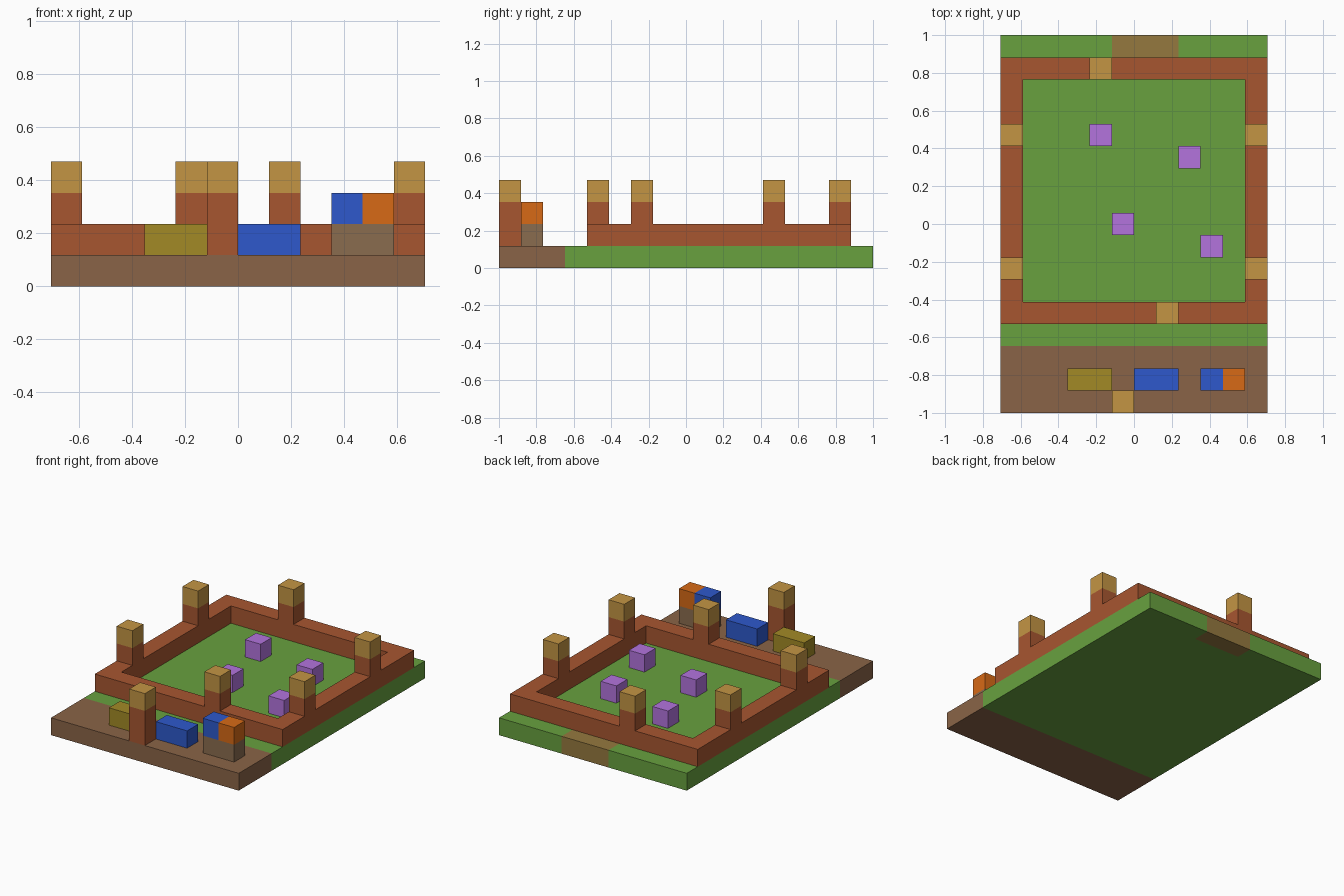
import bpy
import bmesh
from mathutils import Vector

if "Cube" in bpy.data.objects:
    bpy.data.objects.remove(bpy.data.objects["Cube"], do_unlink=True)

# Everything sits on a grid of cubes, counted from the front right corner
COLS, ROWS = 12, 17
UNIT = 2 / ROWS


def place(i, j, k):
    return Vector((i - COLS / 2, j - ROWS / 2, k)) * UNIT


def make_material(name, rgb):
    linear = [((c / 255 + 0.055) / 1.055) ** 2.4 for c in rgb]
    mat = bpy.data.materials.new(name)
    mat.use_nodes = True
    mat.diffuse_color = (*linear, 1)
    mat.node_tree.nodes["Principled BSDF"].inputs["Base Color"].default_value = (*linear, 1)
    return mat


grass = make_material("grass green", (104, 161, 63))
soil = make_material("soil brown", (138, 100, 71))
path = make_material("path brown", (149, 121, 63))
brick = make_material("brick red", (167, 86, 48))
tan = make_material("straw tan", (196, 149, 68))
olive = make_material("olive", (162, 138, 38))
blue = make_material("blue", (46, 89, 204))
orange = make_material("orange", (215, 106, 22))
purple = make_material("purple", (179, 116, 222))
stone = make_material("stone brown", (138, 108, 79))


def finish(name, bm, mats):
    mesh = bpy.data.meshes.new(name)
    bmesh.ops.recalc_face_normals(bm, faces=bm.faces)
    bm.to_mesh(mesh)
    bm.free()
    for mat in mats:
        mesh.materials.append(mat)
    obj = bpy.data.objects.new(name, mesh)
    bpy.context.collection.objects.link(obj)
    return obj


def box(name, corner, size, mats, cuts=(), rule=None):
    """Box in grid cells; cuts are (axis, grid position), rule picks a material."""
    low, dims = place(*corner), Vector(size) * UNIT
    bm = bmesh.new()
    bmesh.ops.create_cube(bm, size=1)
    for v in bm.verts:
        v.co = low + Vector(d * (c + 0.5) for d, c in zip(dims, v.co))
    for axis, pos in cuts:
        normal = Vector((0, 0, 0))
        normal[axis] = 1
        bmesh.ops.bisect_plane(bm, geom=bm.verts[:] + bm.edges[:] + bm.faces[:],
                               plane_co=place(pos, pos, pos), plane_no=normal)
    if rule:
        for f in bm.faces:
            f.material_index = rule(f.calc_center_median() / UNIT + Vector((COLS / 2, ROWS / 2, 0)))
    return finish(name, bm, mats)


# Ground slab: soil strip in front, lawn, and a path patch at the back edge
def ground_rule(c):
    if c.y < 3:
        return 1
    return 2 if c.y > 16 and 5 < c.x < 8 else 0


box("ground", (0, 0, 0), (COLS, ROWS, 1), [grass, soil, path],
    [(1, 3), (1, 16), (0, 5), (0, 8)], ground_rule)


# Low rectangular wall: outer and inner loops at two heights, bridged all round
def wall_loop(bm, inset, height):
    left, right, front, back = inset, COLS - inset, 4 + inset, 16 - inset
    corners = ((left, front), (right, front), (right, back), (left, back))
    return [bm.verts.new(place(i, j, height)) for i, j in corners]


bm = bmesh.new()
loops = [wall_loop(bm, 0, 1), wall_loop(bm, 0, 2), wall_loop(bm, 1, 2), wall_loop(bm, 1, 1)]
for a, b in zip(loops, loops[1:] + loops[:1]):
    for n in range(4):
        bm.faces.new((a[n - 1], a[n], b[n], b[n - 1]))
finish("wall", bm, [brick])


# Posts with tan tops
def post(name, i, j, base=2):
    box(name, (i, j, base), (1, 1, 4 - base), [brick, tan], [(2, 3)],
        lambda c: int(c.z > 3))


for side, i in (("right", 0), ("left", COLS - 1)):
    post(side + "_front_post", i, 6)
    post(side + "_back_post", i, 12)
post("back_wall_post", 4, 15)
post("front_wall_post", 7, 4)
post("soil_post", 5, 0, base=1)

# Flowers on the lawn
for n, (i, j) in enumerate(((4, 12), (8, 11), (5, 8), (9, 7))):
    box(f"flower_block_{n + 1}", (i, j, 1), (1, 1, 1), [purple])

# Items on the soil strip
box("olive_crate", (3, 1, 1), (2, 1, 1), [olive])
box("blue_crate", (6, 1, 1), (2, 1, 1), [blue])
box("stand", (9, 1, 1), (2, 1, 1), [stone])
box("stand_blue_block", (9, 1, 2), (1, 1, 1), [blue])
box("stand_orange_block", (10, 1, 2), (1, 1, 1), [orange])
